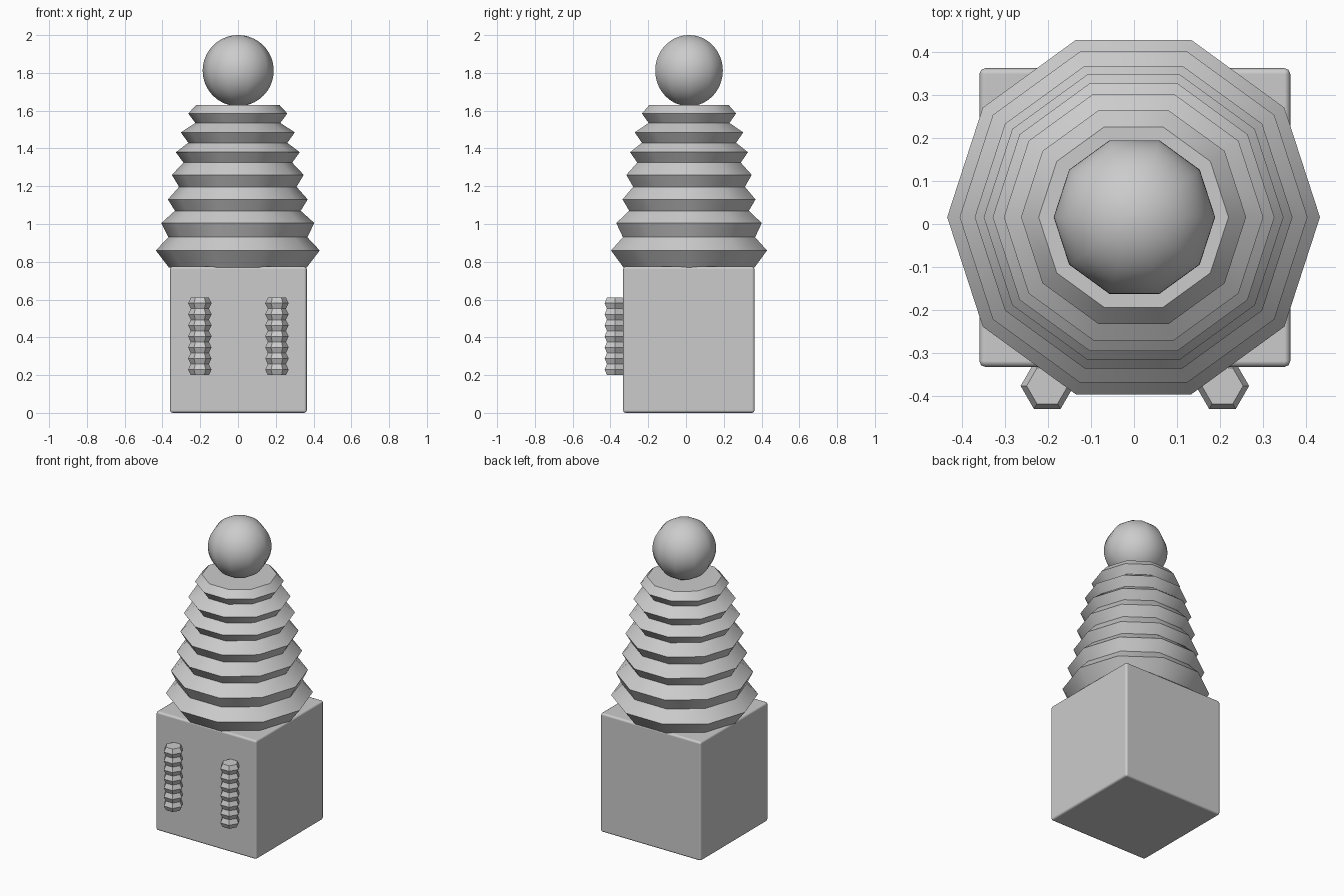
import bpy, bmesh, math
from math import radians, sin, cos, pi

if "Cube" in bpy.data.objects:
    bpy.data.objects.remove(bpy.data.objects["Cube"])


def finish(name, bm, angle):
    bmesh.ops.recalc_face_normals(bm, faces=bm.faces)
    me = bpy.data.meshes.new(name)
    bm.to_mesh(me)
    bm.free()
    ob = bpy.data.objects.new(name, me)
    bpy.context.collection.objects.link(ob)
    bpy.ops.object.select_all(action='DESELECT')
    ob.select_set(True)
    bpy.context.view_layer.objects.active = ob
    bpy.ops.object.shade_smooth_by_angle(angle=radians(angle))
    return ob


def lathe(name, profile, sides, centre, angle=40):
    """Revolve (radius, z) points, capping both ends."""
    bm = bmesh.new()
    rings = [[bm.verts.new((centre[0] + r * cos(2 * pi * i / sides),
                            centre[1] + r * sin(2 * pi * i / sides), z))
              for i in range(sides)] for r, z in profile]
    for a, b in zip(rings, rings[1:]):
        for i in range(sides):
            j = (i + 1) % sides
            bm.faces.new((a[i], a[j], b[j], b[i]))
    bm.faces.new(rings[0][::-1])
    bm.faces.new(rings[-1])
    return finish(name, bm, angle)


# square base with a fine bevel
bm = bmesh.new()
bmesh.ops.create_cube(bm, size=1)
for v in bm.verts:
    v.co = (v.co.x * 0.724 + 0.002, v.co.y * 0.696 + 0.015, (v.co.z + 0.5) * 0.775)
base = finish("base_block", bm, 60)
bev = base.modifiers.new("bevel", 'BEVEL')
bev.width = 0.014
bev.segments = 2
bev.harden_normals = True

# tapering ribbed body, ten sided
body = [(0.365, 0.77), (0.434, 0.86), (0.368, 0.93), (0.405, 1.005), (0.333, 1.07),
        (0.370, 1.13), (0.311, 1.197), (0.349, 1.26), (0.288, 1.325), (0.328, 1.38),
        (0.262, 1.43), (0.302, 1.485), (0.225, 1.535), (0.262, 1.585), (0.221, 1.63)]
lathe("ribbed_body", body, 10, (-0.001, 0.016))

# ball on top, ten sided with many rings
n = 32
ball = [(max(0.001, 0.188 * sin(pi * k / n)), 1.812 - 0.188 * cos(pi * k / n))
        for k in range(n + 1)]
lathe("top_ball", ball, 10, (0.001, 0.016))

# two small ribbed hexagonal columns on the front
column = [(0.062 if k % 2 else 0.048, 0.20 + 0.41 * k / 14) for k in range(15)]
for side, x in (("left", -0.202), ("right", 0.206)):
    lathe(side + "_front_column", column, 6, (x, -0.377), 20)
